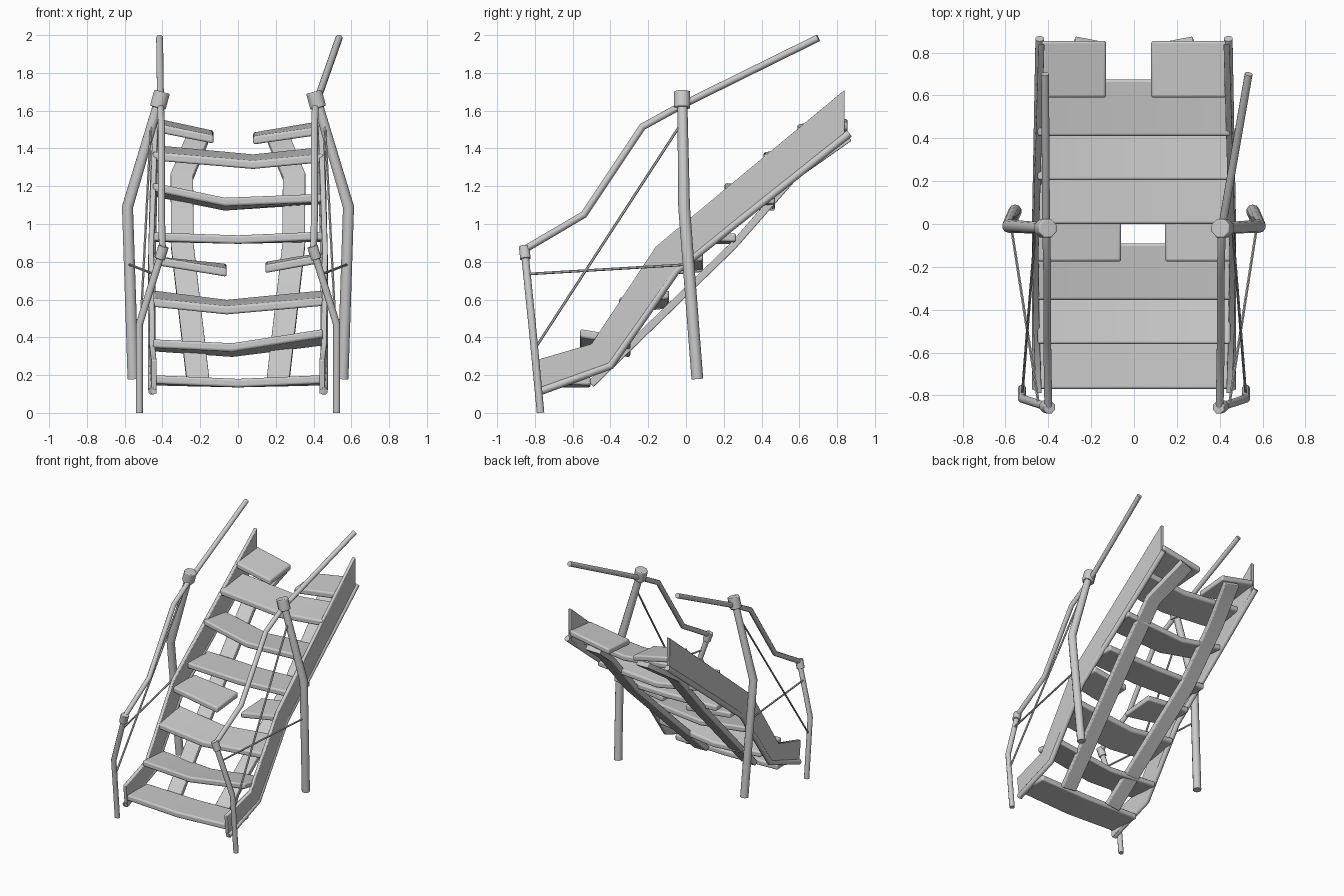
import bpy, bmesh, math
from mathutils import Vector

if "Cube" in bpy.data.objects:
    bpy.data.objects.remove(bpy.data.objects["Cube"])


def finish(name, bm, bevel=0.0):
    bmesh.ops.recalc_face_normals(bm, faces=bm.faces)
    me = bpy.data.meshes.new(name)
    bm.to_mesh(me)
    bm.free()
    ob = bpy.data.objects.new(name, me)
    bpy.context.collection.objects.link(ob)
    if bevel:
        m = ob.modifiers.new("soft_edges", 'BEVEL')
        m.width, m.segments, m.limit_method = bevel, 3, 'ANGLE'
        m.angle_limit = math.radians(50)
    bpy.ops.object.select_all(action='DESELECT')
    ob.select_set(True)
    bpy.context.view_layer.objects.active = ob
    bpy.ops.object.shade_smooth_by_angle(angle=math.radians(50))
    return ob


def loft(name, rings, bevel=0.0):
    """Join equal rings of points into a closed solid."""
    bm = bmesh.new()
    rows = [[bm.verts.new((p[0], p[1], max(p[2], 0))) for p in r] for r in rings]
    n = len(rows[0])
    for a, b in zip(rows, rows[1:]):
        for i in range(n):
            bm.faces.new((a[i], a[(i + 1) % n], b[(i + 1) % n], b[i]))
    bm.faces.new(rows[0])
    bm.faces.new(rows[-1])
    return finish(name, bm, bevel)


def sweep(name, path, section, bevel=0.0, scales=None):
    """Sweep a 2D section (side, up) along a path."""
    pts = [Vector(p) for p in path]
    rings = []
    for i, p in enumerate(pts):
        a = (p - pts[i - 1]).normalized() if i else Vector()
        b = (pts[i + 1] - p).normalized() if i < len(pts) - 1 else Vector()
        t = (a + b).normalized()
        side = (Vector((1, 0, 0)) - t * t.x).normalized()
        up = side.cross(t)
        k = scales[i] if scales else 1
        rings.append([p + (side * u + up * v) * k for u, v in section])
    return loft(name, rings, bevel)


def circle(r, n=10):
    return [(r * math.cos(2 * math.pi * (i + .5) / n),
             r * math.sin(2 * math.pi * (i + .5) / n)) for i in range(n)]


def rect(w, h):
    return [(-w / 2, -h / 2), (w / 2, -h / 2), (w / 2, h / 2), (-w / 2, h / 2)]


def tread(name, y0, stations, depth=0.265, thick=0.045):
    """Stations are (x, front top z, back top z)."""
    rings = [[(x, y0, zf), (x, y0 + depth, zb),
              (x, y0 + depth, zb - thick), (x, y0, zf - thick)]
             for x, zf, zb in stations]
    return loft(name, rings, 0.012)


# sagging treads, two of them snapped in the middle
W = 0.45
tread("tread_1", -0.77, [(-W, .20, .19), (0, .18, .18), (W, .20, .19)])
tread("tread_2", -0.56, [(-W, .39, .37), (-.03, .37, .34), (W, .445, .40)])
tread("tread_3", -0.355, [(-W, .605, .65), (-.06, .565, .60), (W, .61, .65)])
tread("tread_4_left", -0.175, [(-W, .83, .83), (-.06, .765, .79)])
tread("tread_4_right", -0.175, [(.145, .785, .80), (W, .84, .85)])
tread("tread_5", 0.0, [(-W, .955, .95), (0, .94, .94), (W, .96, .95)])
tread("tread_6", 0.205, [(-W, 1.22, 1.19), (-.07, 1.14, 1.115), (W, 1.16, 1.15)])
tread("tread_7", 0.41, [(-W, 1.38, 1.42), (.08, 1.335, 1.37), (W, 1.37, 1.41)])
tread("tread_8_left", 0.59, [(-.43, 1.53, 1.56), (-.13, 1.47, 1.495)])
tread("tread_8_right", 0.59, [(.08, 1.465, 1.485), (.43, 1.515, 1.545)])

for s, tag in ((-1, "left"), (1, "right")):
    # side stringer plate: (x, top y, top z, bottom y, bottom z)
    prof = [(.445, -.79, .28, -.77, .10), (.455, -.50, .365, -.40, .24),
            (.46, -.16, .88, -.05, .74), (.432, .84, 1.71, .84, 1.46)]
    loft("stringer_" + tag,
         [[(s * (x - .014), ty, tz), (s * (x + .014), ty, tz),
           (s * (x + .014), by, bz), (s * (x - .014), by, bz)]
          for x, ty, tz, by, bz in prof], 0.005)
    # rounded bar along the lower edge of the stringer
    sweep("stringer_bar_" + tag,
          [(s * .455, -.77, .115), (s * .457, -.40, .25),
           (s * .457, -.05, .755), (s * .44, .865, 1.48)], circle(.021))
    # flat support beam under the treads
    sweep("support_beam_" + tag,
          [(s * .21, -.50, .155), (s * .295, .25, .885),
           (s * .297, .57, 1.25), (s * .215, .855, 1.45)], rect(.12, .04), 0.006)
    # tall middle post and its cap
    sweep("middle_post_" + tag,
          [(s * .555, .06, .18), (s * .585, -.01, 1.09), (s * .41, -.02, 1.68)],
          circle(.031), scales=(1, 1, .85))
    sweep("middle_post_cap_" + tag,
          [(s * .425, -.02, 1.615), (s * .402, -.02, 1.70)], circle(.046, 8), 0.006)
    # short front post and its cap
    sweep("front_post_" + tag,
          [(s * .522, -.77, 0), (s * .522, -.815, .47), (s * .40, -.855, .86)],
          circle(.02))
    sweep("front_post_cap_" + tag,
          [(s * .415, -.85, .815), (s * .394, -.857, .882)], circle(.03, 8), 0.004)
    # bent handrail, the right one splayed outwards at its end
    end_x = -.415 if s < 0 else .535
    sweep("handrail_" + tag,
          [(s * .40, -.855, .865), (s * .405, -.54, 1.05), (s * .405, -.23, 1.515),
           (s * .41, -.02, 1.63), (end_x, .70, 1.985)], circle(.019))
    # thin ropes between the posts
    sweep("level_rope_" + tag,
          [(s * .445, -.84, .735), (s * .575, 0, .785)], circle(.007, 6))
    sweep("diagonal_rope_" + tag,
          [(s * .522, -.80, .34), (s * .46, -.02, 1.54)], circle(.007, 6))
